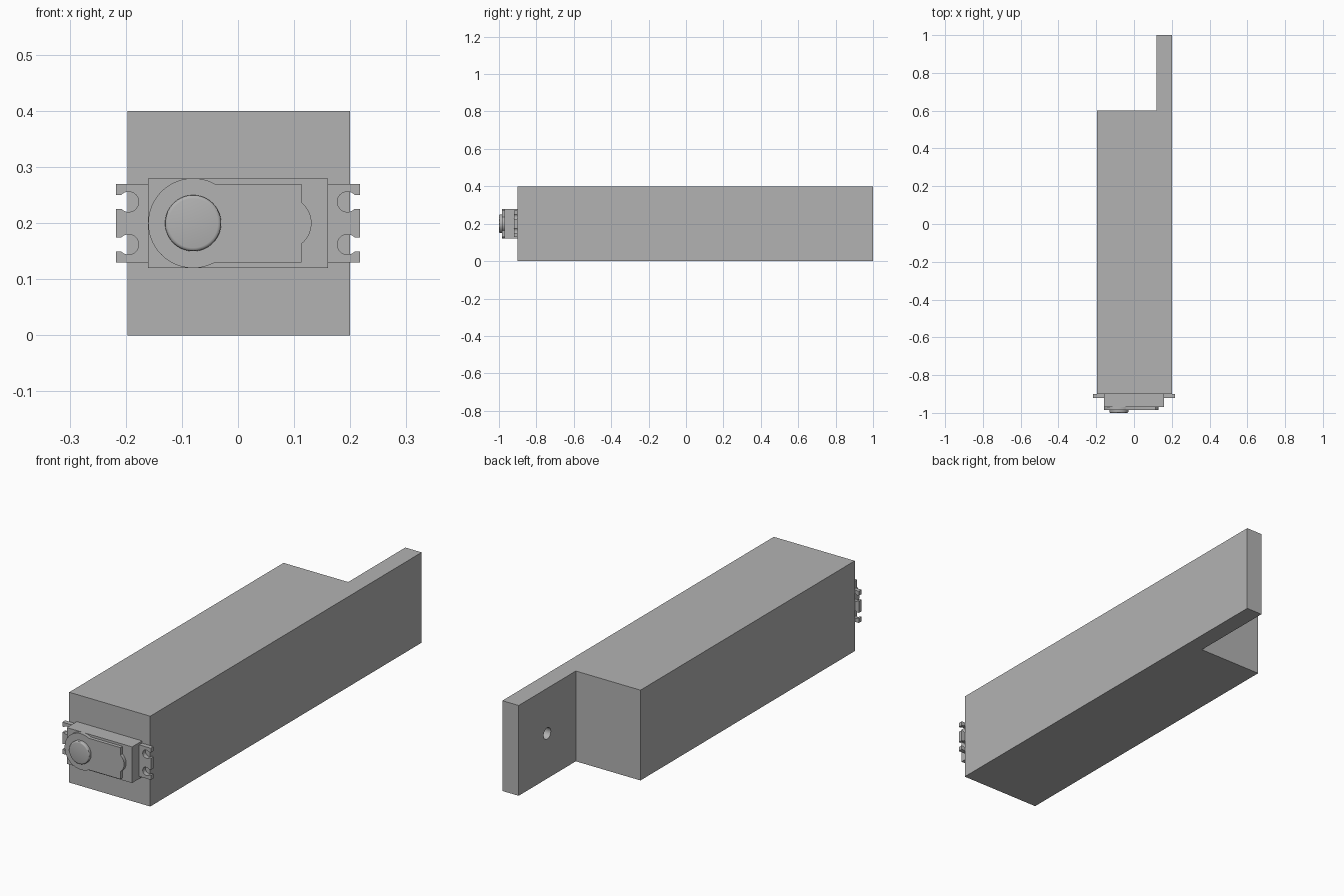
import bpy, bmesh
from math import sin, cos, radians, asin, degrees, sqrt
from mathutils import Vector

cube = bpy.data.objects.get("Cube")
if cube:
    bpy.data.objects.remove(cube, do_unlink=True)

grey = bpy.data.materials.new("plain grey")
grey.use_nodes = True
grey.diffuse_color = (0.45, 0.45, 0.45, 1)
grey.node_tree.nodes["Principled BSDF"].inputs["Base Color"].default_value = grey.diffuse_color


def arc(cx, cz, r, start, end, steps=32):
    """Points on a circle from start to end, in degrees."""
    angles = [radians(start + (end - start) * i / steps) for i in range(steps + 1)]
    return [(cx + r * cos(a), cz + r * sin(a)) for a in angles]


def prism(name, outline, place, sweep):
    """Extrude a closed outline; place maps its 2D points into space."""
    bm = bmesh.new()
    face = bm.faces.new([bm.verts.new(place(*p)) for p in outline])
    side = bmesh.ops.extrude_face_region(bm, geom=[face])["geom"]
    bmesh.ops.translate(bm, vec=Vector(sweep),
                        verts=[g for g in side if isinstance(g, bmesh.types.BMVert)])
    bmesh.ops.recalc_face_normals(bm, faces=bm.faces)
    mesh = bpy.data.meshes.new(name)
    bm.to_mesh(mesh)
    bm.free()
    mesh.materials.append(grey)
    obj = bpy.data.objects.new(name, mesh)
    bpy.context.collection.objects.link(obj)
    return obj


def front_prism(name, outline, back, front):
    return prism(name, outline, lambda x, z: (x, back, z), (0, front - back, 0))


def smooth(obj):
    bpy.ops.object.select_all(action="DESELECT")
    obj.select_set(True)
    bpy.context.view_layer.objects.active = obj
    bpy.ops.object.shade_smooth_by_angle(angle=radians(30))


def apply_modifier(obj, mod):
    bpy.context.view_layer.objects.active = obj
    bpy.ops.object.modifier_apply(modifier=mod.name)


# Long arm with a thin end tab
LEFT, RIGHT, TAB = -0.197, 0.2, 0.12
arm = prism("arm_block",
            [(LEFT, -0.9), (RIGHT, -0.9), (RIGHT, 1), (TAB, 1), (TAB, 0.6), (LEFT, 0.6)],
            lambda x, y: (x, y, 0), (0, 0, 0.4))

# Blind pivot hole in the inner face of the tab
drill = prism("hole_cutter", arc(0.8, 0.2, 0.025, 0, 360)[:-1],
              lambda y, z: (TAB - 0.05, y, z), (0.1, 0, 0))
drill.hide_render = True
cut = arm.modifiers.new("pivot_hole", "BOOLEAN")
cut.object, cut.operation, cut.solver = drill, "DIFFERENCE", "EXACT"
apply_modifier(arm, cut)
bpy.data.objects.remove(drill, do_unlink=True)
smooth(arm)

# Mounting flange with keyhole screw slots at both ends
MID, EDGE, SLOT, HOLE = 0.2, 0.217, 0.0125, 0.018
mouth = degrees(asin(SLOT / HOLE))
end = [(EDGE, 0.13)]
for z in (MID - 0.038, MID + 0.038):
    end += [(EDGE, z - SLOT)]
    end += arc(0.195, z, HOLE, -mouth, mouth - 360)
    end += [(EDGE, z + SLOT)]
end += [(EDGE, 0.27)]
flange = front_prism("motor_flange", end + [(-x, 2 * MID - z) for x, z in end], -0.9, -0.92)
smooth(flange)

# Motor housing
front_prism("motor_housing", [(-0.16, 0.12), (0.16, 0.12), (0.16, 0.28), (-0.16, 0.28)],
            -0.9, -0.97)

# Raised gear cover: large round end, straight sides, small round nose
HALF, R, CX = 0.07, 0.08, -0.08
big = degrees(asin(HALF / R))
nose_x, nose_r, cover_x = 0.084, 0.047, 0.113
nose_half = sqrt(nose_r ** 2 - (cover_x - nose_x) ** 2)
nose = degrees(asin(nose_half / nose_r))
outline = arc(CX, MID, R, big, 360 - big, 64)
outline += [(cover_x, MID - HALF)]
outline += arc(nose_x, MID, nose_r, -nose, nose, 20)
outline += [(cover_x, MID + HALF)]
smooth(front_prism("gear_cover", outline, -0.97, -0.985))

# Output shaft with a rounded front rim
shaft = front_prism("output_shaft", arc(CX, MID, 0.05, 0, 360, 64)[:-1], -0.98, -1)
bm = bmesh.new()
bm.from_mesh(shaft.data)
rim = [e for e in bm.edges if all(v.co.y < -0.99 for v in e.verts)]
bmesh.ops.bevel(bm, geom=rim, offset=0.006, segments=3, profile=0.5, affect="EDGES")
bm.to_mesh(shaft.data)
bm.free()
smooth(shaft)
